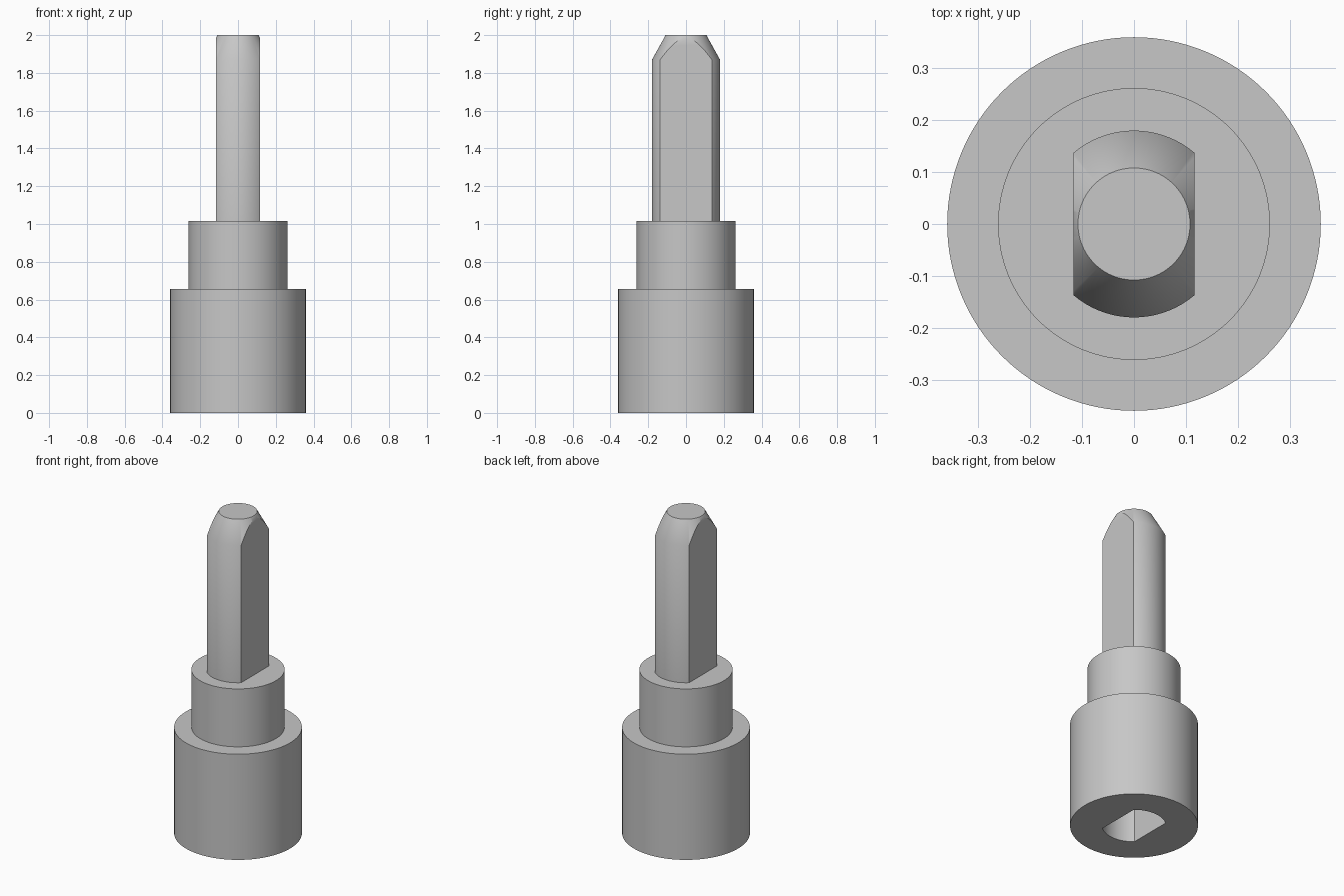
import bpy
import bmesh
import math
from mathutils import Matrix

SEGMENTS = 128
PIN_RADIUS = 0.18
FLAT = 0.117          # half width across the two flats
HOLE_DEPTH = 0.66

cube = bpy.data.objects.get("Cube")
if cube:
    bpy.data.objects.remove(cube, do_unlink=True)

grey = bpy.data.materials.new("plain_grey")
grey.use_nodes = True
colour = (0.57, 0.57, 0.57, 1)
grey.diffuse_color = colour
grey.node_tree.nodes["Principled BSDF"].inputs["Base Color"].default_value = colour


def add_object(name, bm):
    bmesh.ops.recalc_face_normals(bm, faces=bm.faces)
    mesh = bpy.data.meshes.new(name)
    bm.to_mesh(mesh)
    bm.free()
    mesh.materials.append(grey)
    obj = bpy.data.objects.new(name, mesh)
    bpy.context.collection.objects.link(obj)
    return obj


def turned(name, profile):
    """Solid of revolution from (radius, height) points, capped at both ends."""
    bm = bmesh.new()
    rings = []
    for r, z in profile:
        angles = [math.tau * i / SEGMENTS for i in range(SEGMENTS)]
        rings.append([bm.verts.new((r * math.cos(a), r * math.sin(a), z)) for a in angles])
    for low, high in zip(rings, rings[1:]):
        for i in range(SEGMENTS):
            j = (i + 1) % SEGMENTS
            bm.faces.new((low[i], low[j], high[j], high[i]))
    bm.faces.new(rings[0])
    bm.faces.new(rings[-1])
    return add_object(name, bm)


def combine(obj, other, operation):
    """Apply a boolean and discard the helper."""
    mod = obj.modifiers.new("cut", "BOOLEAN")
    mod.operation = operation
    mod.solver = "EXACT"
    mod.object = other
    bpy.context.view_layer.objects.active = obj
    bpy.ops.object.modifier_apply(modifier=mod.name)
    bpy.data.objects.remove(other, do_unlink=True)


def double_flat(name, profile):
    """Turned shape with two parallel flats facing left and right."""
    obj = turned(name, profile)
    bm = bmesh.new()
    bmesh.ops.create_cube(bm, size=1, matrix=Matrix.Diagonal((2 * FLAT, 1, 6, 1)))
    combine(obj, add_object("flat_cutter", bm), "INTERSECT")
    return obj


# Stepped body: wide base and narrower collar
body = turned("stepped_body", [(0.36, 0), (0.36, 0.657), (0.262, 0.657), (0.262, 1.017)])

# Keyed socket in the underside
socket = double_flat("socket_cutter", [(PIN_RADIUS, -0.1), (PIN_RADIUS, HOLE_DEPTH)])
combine(body, socket, "DIFFERENCE")

# Keyed pin with a tapered tip
pin = double_flat("keyed_pin", [(PIN_RADIUS, 1.0), (PIN_RADIUS, 1.87), (0.108, 2.0)])

# Smooth round walls, sharp rims
for obj in (body, pin):
    bpy.ops.object.select_all(action="DESELECT")
    obj.select_set(True)
    bpy.context.view_layer.objects.active = obj
    bpy.ops.object.shade_smooth_by_angle(angle=math.radians(31))
